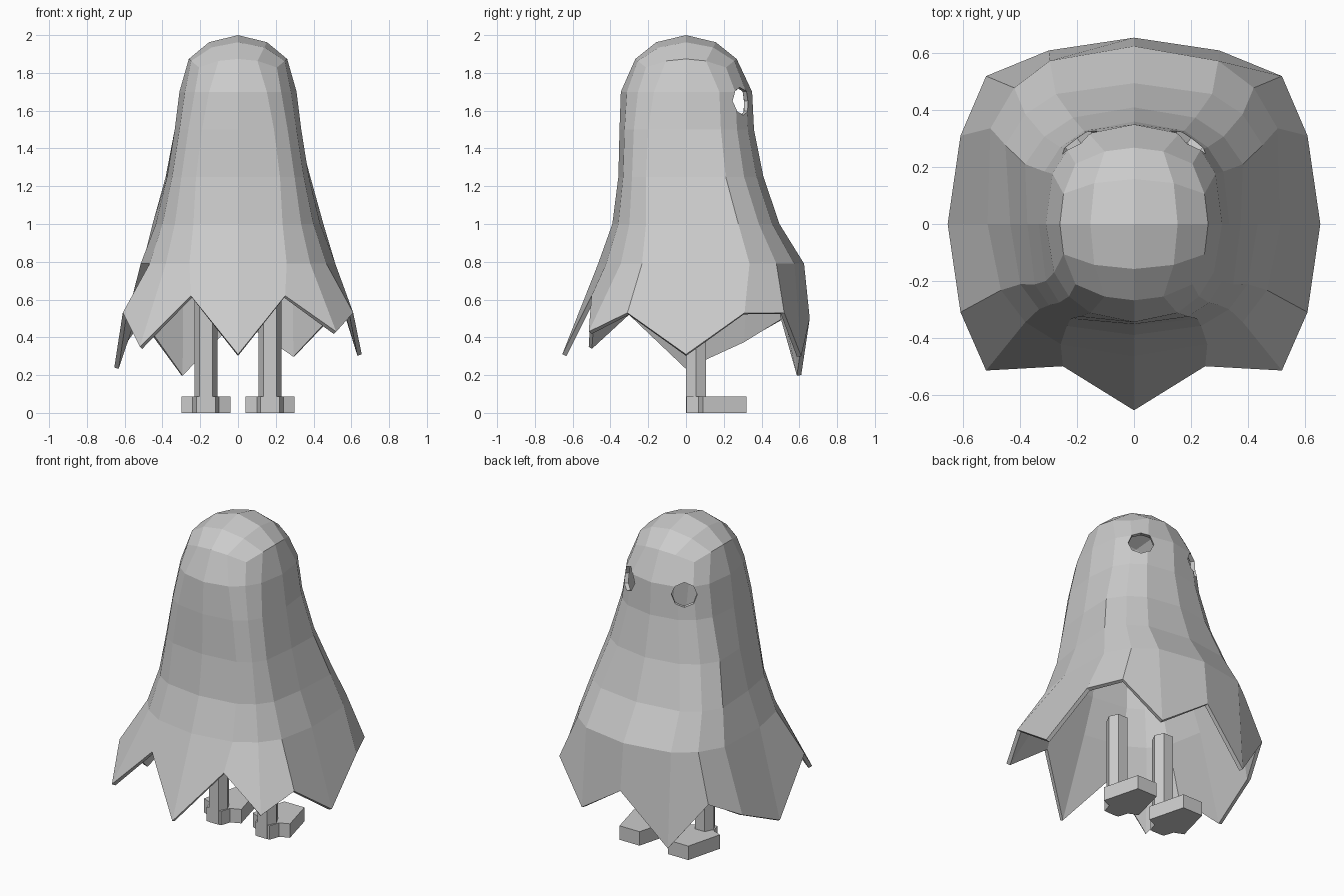
import bpy, bmesh
from math import copysign
from mathutils import Vector

if "Cube" in bpy.data.objects:
    bpy.data.objects.remove(bpy.data.objects["Cube"], do_unlink=True)

grey = bpy.data.materials.new("plain_grey")
grey.use_nodes = True
colour = (0.6, 0.6, 0.6, 1)
grey.diffuse_color = colour
grey.node_tree.nodes["Principled BSDF"].inputs["Base Color"].default_value = colour


def finish(bm, name):
    bmesh.ops.recalc_face_normals(bm, faces=bm.faces)
    mesh = bpy.data.meshes.new(name)
    bm.to_mesh(mesh)
    bm.free()
    mesh.materials.append(grey)
    ob = bpy.data.objects.new(name, mesh)
    bpy.context.collection.objects.link(ob)
    return ob


def mirrored_prism(name, cx, half_outline, height):
    """Upright prism whose outline is mirrored about x = cx."""
    outline = [(cx + x, y) for x, y in half_outline]
    outline += [(cx - x, y) for x, y in reversed(half_outline)]
    bm = bmesh.new()
    face = bm.faces.new([bm.verts.new((x, y, 0)) for x, y in outline])
    for v in bmesh.ops.extrude_face_region(bm, geom=[face])["geom"]:
        if isinstance(v, bmesh.types.BMVert):
            v.co.z = height
    return finish(bm, name)


# Cloth: a square-grid dome whose 16 border points run down to the hem
bm = bmesh.new()
grid = {}
slope = {-2: -1.2, -1: -0.5, 0: 0, 1: 0.5, 2: 1.2}
for i in slope:
    for j in slope:
        d = Vector((slope[i], slope[j], 0.97)).normalized()
        grid[i, j] = bm.verts.new((d.x * 0.335, d.y * 0.345, 1.66 + d.z * 0.34))
for i in range(-2, 2):
    for j in range(-2, 2):
        bm.faces.new([grid[i, j], grid[i + 1, j], grid[i + 1, j + 1], grid[i, j + 1]])

# Border order: back centre, round the +x side, front centre, back along -x
half = [(0, 2), (1, 2), (2, 2), (2, 1), (2, 0), (2, -1), (2, -2), (1, -2), (0, -2)]
border = half + [(-i, j) for i, j in half[-2:0:-1]]
previous = [grid[k] for k in border]


def add_row(points):
    global previous
    row = [bm.verts.new(p) for p in points]
    for k in range(16):
        n = (k + 1) % 16
        bm.faces.new([previous[k], previous[n], row[n], row[k]])
    previous = row


# Height, then half width, depth and roundness of the front and of the back
rows = [(1.7, (0.31, 0.345, 0.88), (0.315, 0.35, 0.85)),
        (1.5, (0.335, 0.352, 0.7), (0.345, 0.36, 0.83)),
        (1.25, (0.375, 0.358, 0.65), (0.42, 0.41, 0.83)),
        (1.0, (0.435, 0.39, 0.76), (0.49, 0.495, 0.72)),
        (0.79, (0.515, 0.465, 0.86), (0.55, 0.625, 0.77))]
for z, front, back in rows:
    points = []
    for i, j in border:
        w, depth, power = back if j > 0 else front
        x, y = (copysign(abs(c) ** power, c) for c in Vector((i, j)).normalized())
        points.append((x * w, y * depth, z))
    add_row(points)

# Ragged hem: x, y, height on the +x side, height on the -x side
hem = [(0, 0.655, 0.5, 0.5), (0.3, 0.61, 0.3, 0.2), (0.52, 0.52, 0.53, 0.5),
       (0.61, 0.31, 0.53, 0.38), (0.655, 0, 0.31, 0.24), (0.61, -0.31, 0.53, 0.53),
       (0.52, -0.515, 0.43, 0.35), (0.25, -0.5, 0.62, 0.62), (0, -0.655, 0.31, 0.31)]
add_row([(x, y, a) for x, y, a, b in hem] + [(-x, y, b) for x, y, a, b in hem[-2:0:-1]])
cloth = finish(bm, "cloth")
solid = cloth.modifiers.new("thickness", "SOLIDIFY")
solid.thickness = 0.024
solid.offset = -1

for side, label in ((1, "left"), (-1, "right")):
    # Eye hole cutter
    bm = bmesh.new()
    bmesh.ops.create_cone(bm, cap_ends=True, segments=8, radius1=0.074,
                          radius2=0.074, depth=0.24)
    cutter = finish(bm, label + "_eye_cutter")
    cutter.location = (side * 0.195, 0.295, 1.65)
    cutter.rotation_mode = "QUATERNION"
    cutter.rotation_quaternion = Vector((side * 0.6, 0.8, 0)).to_track_quat("Z", "Y")
    cutter.hide_render = True
    cutter.hide_set(True)
    cut = cloth.modifiers.new(label + "_eye_hole", "BOOLEAN")
    cut.operation = "DIFFERENCE"
    cut.solver = "EXACT"
    cut.object = cutter

    # Leg and foot
    cx = side * 0.17
    mirrored_prism(label + "_leg", cx, [(0.034, 0), (0.061, 0.053), (0.034, 0.106)], 0.6)
    mirrored_prism(label + "_foot", cx,
                   [(0.05, 0.002), (0.07, 0.065), (0.13, 0.09), (0.07, 0.32)], 0.088)
